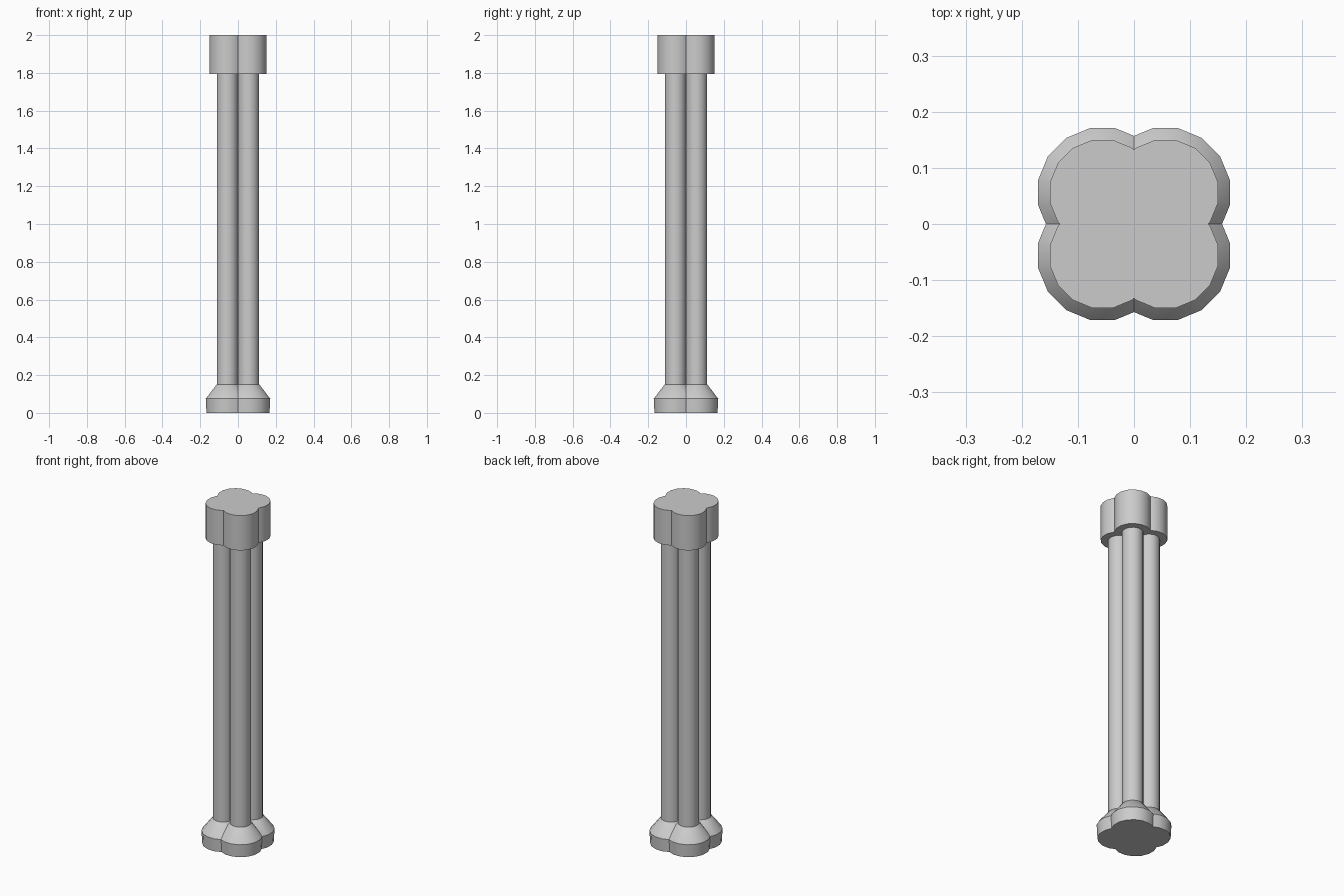
import bpy, bmesh, math

if "Cube" in bpy.data.objects:
    bpy.data.objects.remove(bpy.data.objects["Cube"])

SIDES = 16      # sides of each round lobe
OFFSET = 0.056  # lobe centre from the column axis


def lobed_part(name, profile):
    """Lathe (radius, z) profile around one lobe, trim to a quadrant, mirror to four."""
    bm = bmesh.new()
    rings = []
    for r, z in profile:
        ring = []
        for i in range(SIDES):
            a = 2 * math.pi * (i + 0.5) / SIDES
            ring.append(bm.verts.new((OFFSET + r * math.cos(a), OFFSET + r * math.sin(a), z)))
        rings.append(ring)
    for lo, hi in zip(rings, rings[1:]):
        for i in range(SIDES):
            j = (i + 1) % SIDES
            bm.faces.new((lo[i], lo[j], hi[j], hi[i]))
    bm.faces.new(rings[0][::-1])
    bm.faces.new(rings[-1])
    for axis in ((1, 0, 0), (0, 1, 0)):
        bmesh.ops.bisect_plane(bm, geom=bm.verts[:] + bm.edges[:] + bm.faces[:],
                               plane_co=(0, 0, 0), plane_no=axis, clear_inner=True)
    mesh = bpy.data.meshes.new(name)
    bm.to_mesh(mesh)
    bm.free()
    obj = bpy.data.objects.new(name, mesh)
    bpy.context.collection.objects.link(obj)
    mirror = obj.modifiers.new("mirror", 'MIRROR')
    mirror.use_axis = (True, True, False)
    mirror.merge_threshold = 0.0005
    bpy.ops.object.select_all(action='DESELECT')
    obj.select_set(True)
    bpy.context.view_layer.objects.active = obj
    bpy.ops.object.modifier_apply(modifier="mirror")
    bpy.ops.object.shade_smooth_by_angle(angle=math.radians(30))
    return obj


# flared foot
lobed_part("column_base", [(0.113, 0), (0.117, 0.075), (0.060, 0.148), (0.056, 0.15)])
# four clustered shafts
lobed_part("column_shaft", [(0.056, 0.15), (0.056, 1.795)])
# plain lobed capital
lobed_part("column_capital", [(0.0955, 1.795), (0.0955, 2.0)])
